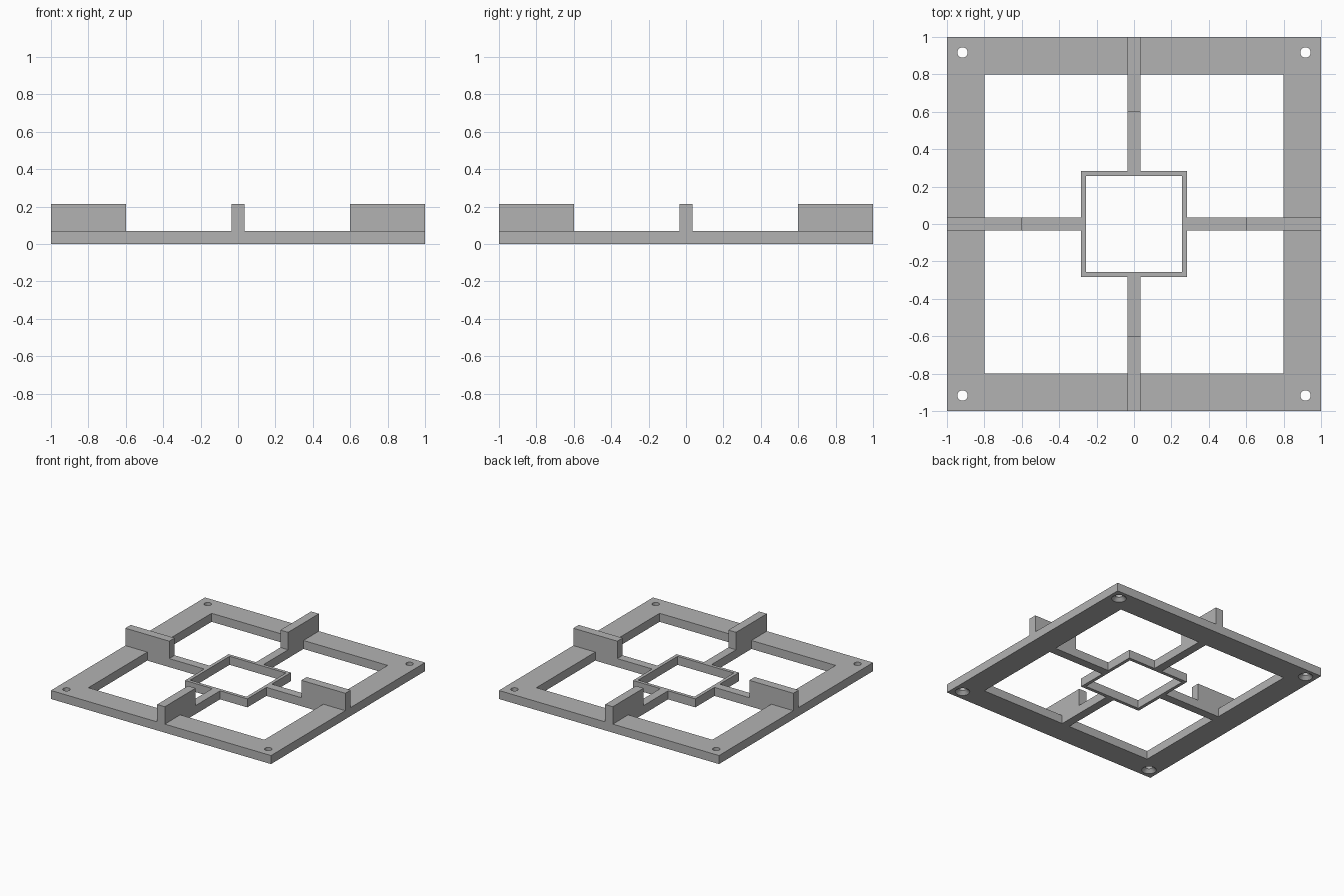
import bpy, bmesh
from math import cos, sin, pi
from mathutils import Matrix

if "Cube" in bpy.data.objects:
    bpy.data.objects.remove(bpy.data.objects["Cube"], do_unlink=True)

grey = bpy.data.materials.new("plain_grey")
grey.use_nodes = True
grey.diffuse_color = (0.45, 0.45, 0.45, 1)
grey.node_tree.nodes["Principled BSDF"].inputs["Base Color"].default_value = (0.45, 0.45, 0.45, 1)

THICK = 0.07      # base height
TOP = 0.213       # fin height
HALF = 0.035      # half width of arms and fins
RING = 0.283      # half size of centre ring


def finish(name, bm):
    bmesh.ops.recalc_face_normals(bm, faces=bm.faces)
    mesh = bpy.data.meshes.new(name)
    bm.to_mesh(mesh)
    bm.free()
    mesh.materials.append(grey)
    obj = bpy.data.objects.new(name, mesh)
    bpy.context.collection.objects.link(obj)
    return obj


def square_ring(name, outer, inner):
    """Square frame with a square opening."""
    bm = bmesh.new()
    loops = [[bm.verts.new((sx * r, sy * r, z))
              for sx, sy in ((-1, -1), (1, -1), (1, 1), (-1, 1))]
             for r, z in ((outer, 0), (outer, THICK), (inner, THICK), (inner, 0))]
    for a, b in zip(loops, loops[1:] + loops[:1]):
        for i in range(4):
            j = (i + 1) % 4
            bm.faces.new((a[i], a[j], b[j], b[i]))
    return finish(name, bm)


def lathe(name, profile, x, y, sides=32):
    """Capped solid of revolution from (radius, height) pairs."""
    bm = bmesh.new()
    rings = [[bm.verts.new((x + r * cos(2 * pi * i / sides), y + r * sin(2 * pi * i / sides), z))
              for i in range(sides)] for r, z in profile]
    for a, b in zip(rings, rings[1:]):
        for i in range(sides):
            j = (i + 1) % sides
            bm.faces.new((a[i], a[j], b[j], b[i]))
    bm.faces.new(rings[0])
    bm.faces.new(rings[-1])
    return finish(name, bm)


def radial_bar(name, start, end, z0, z1, turn):
    """Bar running outward from the centre, turned about z."""
    bm = bmesh.new()
    bmesh.ops.create_cube(bm, size=1)
    bm.transform(Matrix.Rotation(turn, 4, "Z")
                 @ Matrix.Translation(((start + end) / 2, 0, (z0 + z1) / 2))
                 @ Matrix.Diagonal((end - start, 2 * HALF, z1 - z0, 1)))
    return finish(name, bm)


# Outer frame and centre ring
frame = square_ring("outer_frame", 1, 0.8)
square_ring("centre_ring", RING, 0.256)

# Corner screw holes, countersunk from below
for sx in (-1, 1):
    for sy in (-1, 1):
        cutter = lathe("hole_cutter", ((0.065, -0.01), (0.028, 0.027), (0.028, 0.1)),
                       sx * 0.917, sy * 0.917)
        cutter.hide_render = True
        cut = frame.modifiers.new("screw_hole", "BOOLEAN")
        cut.operation = "DIFFERENCE"
        cut.solver = "EXACT"
        cut.object = cutter
        bpy.context.view_layer.objects.active = frame
        bpy.ops.object.modifier_apply(modifier=cut.name)
        bpy.data.objects.remove(cutter, do_unlink=True)

# Cross arms and the upright fins standing on them
for i, side in enumerate(("left", "back", "right", "front")):
    radial_bar(side + "_arm", RING, 0.8, 0, THICK, i * pi / 2)
    radial_bar(side + "_fin", 0.6, 1, THICK, TOP, i * pi / 2)
